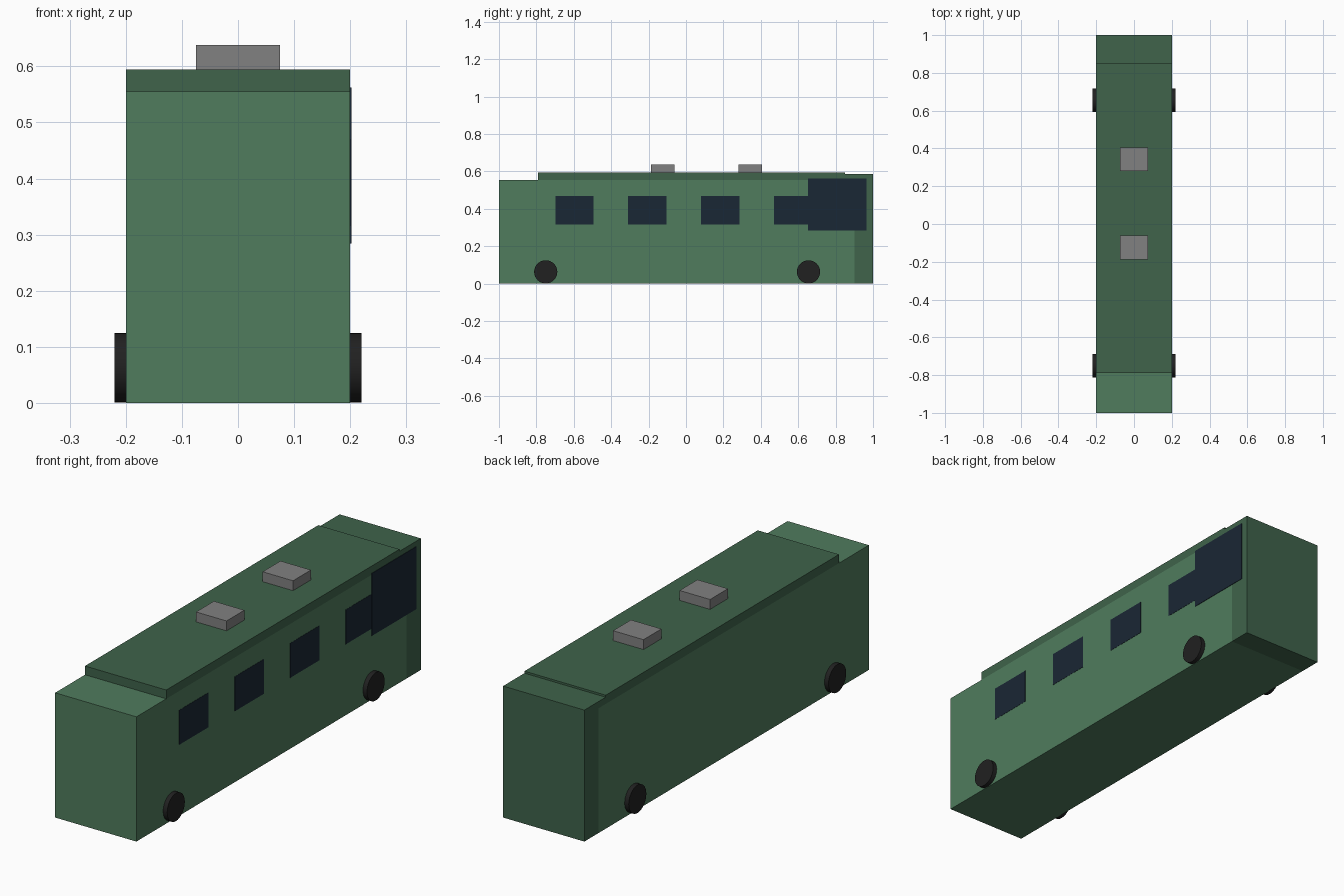
import bpy, bmesh, math
from mathutils import Matrix

if "Cube" in bpy.data.objects:
    bpy.data.objects.remove(bpy.data.objects["Cube"])


def material(name, rgb):
    m = bpy.data.materials.new(name)
    m.diffuse_color = (*rgb, 1)
    m.use_nodes = True
    m.node_tree.nodes["Principled BSDF"].inputs["Base Color"].default_value = m.diffuse_color
    return m


GREEN = material("green", (0.08, 0.20, 0.11))
DARK = material("dark_green", (0.05, 0.125, 0.07))
GLASS = material("glass", (0.01, 0.02, 0.035))
RUBBER = material("rubber", (0.015, 0.015, 0.015))
GREY = material("grey", (0.22, 0.22, 0.22))


def finish(name, bm, mat):
    me = bpy.data.meshes.new(name)
    bm.to_mesh(me)
    bm.free()
    me.materials.append(mat)
    ob = bpy.data.objects.new(name, me)
    bpy.context.collection.objects.link(ob)
    return ob


def box(name, x, y, z, mat):
    """Box from (min, max) ranges."""
    bm = bmesh.new()
    bmesh.ops.create_cube(bm, size=1)
    for v in bm.verts:
        v.co = [(a + b) / 2 + c * (b - a) for (a, b), c in zip((x, y, z), v.co)]
    return finish(name, bm, mat)


def wheel(name, x, y):
    bm = bmesh.new()
    turn = Matrix.Translation((x, y, 0.063)) @ Matrix.Rotation(math.pi / 2, 4, 'Y')
    bmesh.ops.create_cone(bm, cap_ends=True, segments=32, radius1=0.062,
                          radius2=0.062, depth=0.04, matrix=turn)
    ob = finish(name, bm, RUBBER)
    for p in ob.data.polygons:
        p.use_smooth = len(p.vertices) == 4
    return ob


W = (-0.2, 0.2)

# Body shell and dark tail section
box("body", W, (-1, 0.9), (0, 0.555), GREEN)
box("tail_section", W, (0.9, 1), (0, 0.585), DARK)
box("tail_roof_step", W, (0.85, 0.9), (0.555, 0.585), DARK)

# Raised roof with two vent units
box("roof", W, (-0.79, 0.85), (0.555, 0.594), DARK)
for i, y in enumerate((-0.125, 0.343)):
    box(f"roof_unit_{i + 1}", (-0.075, 0.075), (y - 0.063, y + 0.063), (0.594, 0.638), GREY)

# Side windows, on the right side only
for i in range(4):
    y = -0.597 + i * 0.39
    box(f"window_{i + 1}", (0.19, 0.201), (y - 0.102, y + 0.102), (0.316, 0.47), GLASS)
box("large_window", (0.19, 0.202), (0.652, 0.966), (0.284, 0.562), GLASS)

# Wheels
for end, y in (("front", -0.75), ("rear", 0.655)):
    for side, x in (("left", -0.2), ("right", 0.2)):
        wheel(f"{end}_{side}_wheel", x, y)
